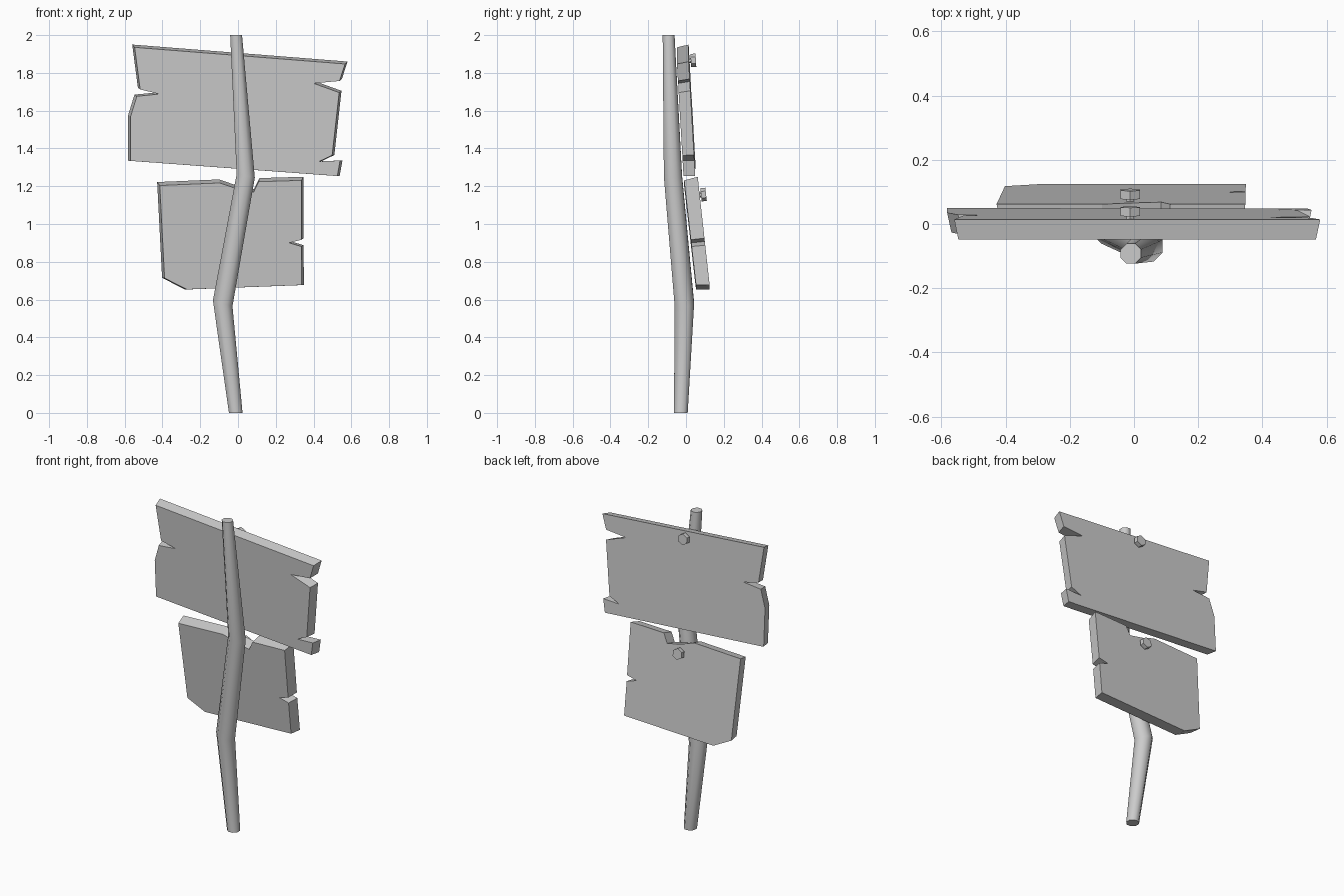
import bpy, bmesh, math
from mathutils import Matrix, Vector

if "Cube" in bpy.data.objects:
    bpy.data.objects.remove(bpy.data.objects["Cube"])


def finish(bm, name):
    bmesh.ops.recalc_face_normals(bm, faces=bm.faces)
    mesh = bpy.data.meshes.new(name)
    bm.to_mesh(mesh)
    bm.free()
    ob = bpy.data.objects.new(name, mesh)
    bpy.context.collection.objects.link(ob)
    return ob


def loft(bm, rings):
    loops = [[bm.verts.new(p) for p in r] for r in rings]
    n = len(loops[0])
    for a, b in zip(loops, loops[1:]):
        for i in range(n):
            j = (i + 1) % n
            bm.faces.new((a[i], a[j], b[j], b[i]))
    bm.faces.new(loops[0])
    bm.faces.new(loops[-1])


# Crooked octagonal post: x, y, z, radius, ring tilt
post_path = [(-0.012, -0.027, 0, 0.039, 0), (-0.081, -0.009, 0.58, 0.056, -0.3),
             (0.041, -0.069, 1.255, 0.052, -0.2), (-0.01, -0.092, 2.0, 0.034, 0)]
rings = []
for x, y, z, r, tilt in post_path:
    ring = []
    for i in range(8):
        a = math.tau * (i + 0.5) / 8
        dx, dy = r * math.cos(a), r * math.sin(a)
        ring.append((x + dx, y + dy, z + tilt * dx))
    rings.append(ring)
bm = bmesh.new()
loft(bm, rings)
post = finish(bm, "post")
bpy.context.view_layer.objects.active = post
post.select_set(True)
bpy.ops.object.shade_smooth_by_angle(angle=math.radians(60))


# Board: outline of the back face, smaller front face, leaning plane
def board(name, outline, top_z, roll, y_top, lean, thick, scale, anchor):
    back, front = [], []
    for x, z in outline:
        y = y_top + lean * (top_z + roll * x - z)
        back.append((x, y, z))
        front.append((x * scale, y - thick, anchor + (z - anchor) * scale))
    bm = bmesh.new()
    loft(bm, [front, back])
    return finish(bm, name)


upper = [(-0.56, 1.95), (0.58, 1.86), (0.55, 1.768), (0.41, 1.755),
         (0.548, 1.705), (0.51, 1.365), (0.44, 1.332), (0.553, 1.337),
         (0.538, 1.253), (-0.582, 1.335), (-0.582, 1.575), (-0.548, 1.685),
         (-0.425, 1.697), (-0.53, 1.722)]
lower = [(-0.428, 1.222), (-0.10, 1.236), (-0.01, 1.205), (0.085, 1.185),
         (0.113, 1.243), (0.347, 1.25), (0.347, 0.925), (0.28, 0.908),
         (0.347, 0.888), (0.349, 0.677), (-0.28, 0.653), (-0.402, 0.715)]
board("upper_board", upper, 1.906, -0.079, 0.014, 0.057, 0.062, 0.977, 1.3)
board("lower_board", lower, 1.237, 0.037, 0.062, 0.11, 0.072, 0.967, 0.67)


# Hexagonal bolts on the back, square to each board
def bolt(name, x, y, z, lean):
    rot = Matrix.Rotation(-math.pi / 2 + lean, 4, 'X')
    bm = bmesh.new()
    for r, depth, off in ((0.013, 0.06, 0.0), (0.035, 0.027, 0.025)):
        pos = Vector((x, y, z)) + rot @ Vector((0, 0, off))
        bmesh.ops.create_cone(
            bm, cap_ends=True, segments=6, radius1=r, radius2=r, depth=depth,
            matrix=Matrix.Translation(pos) @ rot)
    return finish(bm, name)


bolt("upper_bolt", -0.012, 0.014, 1.865, 0.057)
bolt("lower_bolt", -0.012, 0.068, 1.153, 0.11)
